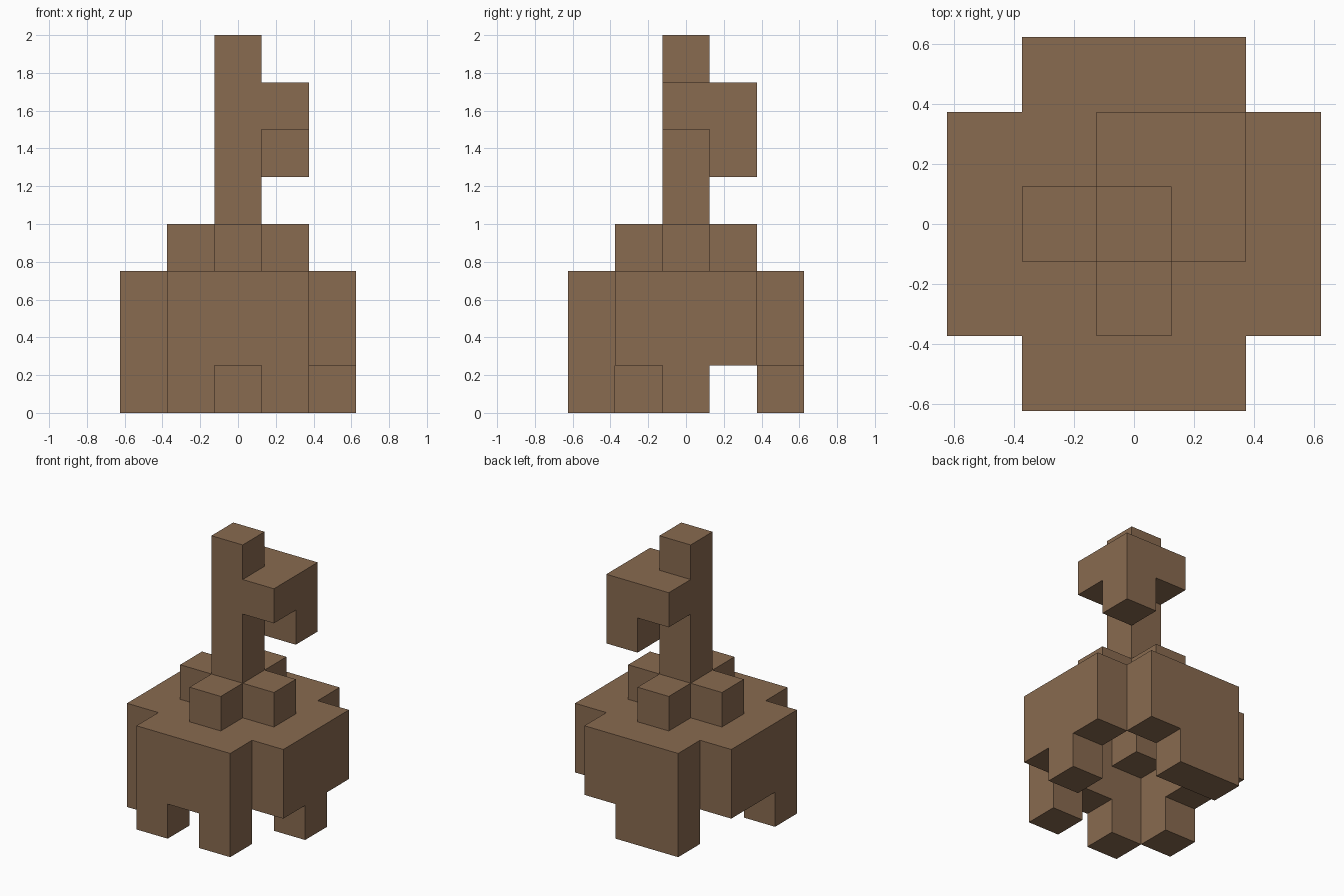
import bpy
import bmesh
from mathutils import Vector

cube = bpy.data.objects.get("Cube")
if cube:
    bpy.data.objects.remove(cube, do_unlink=True)

UNIT = 0.25  # edge length of one block

bark = bpy.data.materials.new("bark_brown")
bark.use_nodes = True
bark.diffuse_color = (0.25, 0.145, 0.08, 1)
bark.node_tree.nodes["Principled BSDF"].inputs["Base Color"].default_value = bark.diffuse_color


def block(xs, ys, zs):
    """Cells of a box given by inclusive (first, last) ranges."""
    return {(x, y, z)
            for x in range(xs[0], xs[1] + 1)
            for y in range(ys[0], ys[1] + 1)
            for z in range(zs[0], zs[1] + 1)}


def plus(half, arm, z):
    """Plus-shaped slab: reach 'half', arm half-width 'arm'."""
    return block((-half, half), (-arm, arm), z) | block((-arm, arm), (-half, half), z)


parts = {
    # feet under the rim
    "root_left": {(2, 0, 0)},
    "root_front_left": {(1, -2, 0)},
    "root_front_right": {(-1, -2, 0)},
    "root_right": {(-2, -1, 0)},
    "root_back": block((-1, 0), (2, 2), (0, 0)),
    # hollow base: the wall is open below, the inside steps up to the collar
    "base_wall": plus(2, 1, (1, 2)) - block((-1, 1), (-1, 1), (1, 2)),
    "base_shoulders": {(x, y, 2) for x in (-1, 1) for y in (-1, 1)},
    "collar": plus(1, 0, (3, 3)),
    # trunk and side branch
    "trunk": block((0, 0), (0, 0), (4, 7)),
    "branch": block((0, 1), (0, 1), (6, 6)) - {(0, 0, 6)},
    "branch_tip": {(1, 1, 5)},
}
solid = set().union(*parts.values())


def build(name, cells):
    """Make one object from the outward faces of its cells."""
    bm = bmesh.new()
    for cell in cells:
        centre = Vector(cell) + Vector((0, 0, 0.5))
        for axis in range(3):
            for side in (-1, 1):
                n = Vector((0, 0, 0))
                n[axis] = side
                if tuple(int(c + d) for c, d in zip(cell, n)) in solid:
                    continue
                u = Vector((0, 0, 0))
                u[(axis + 1) % 3] = 1
                v = n.cross(u)
                corners = [centre + (n + a * u + b * v) / 2
                           for a, b in ((-1, -1), (1, -1), (1, 1), (-1, 1))]
                bm.faces.new([bm.verts.new(c * UNIT) for c in corners])
    bmesh.ops.remove_doubles(bm, verts=bm.verts[:], dist=0.001)
    mesh = bpy.data.meshes.new(name)
    bm.to_mesh(mesh)
    bm.free()
    mesh.materials.append(bark)
    bpy.context.scene.collection.objects.link(bpy.data.objects.new(name, mesh))


for part_name, part_cells in parts.items():
    build(part_name, part_cells)
